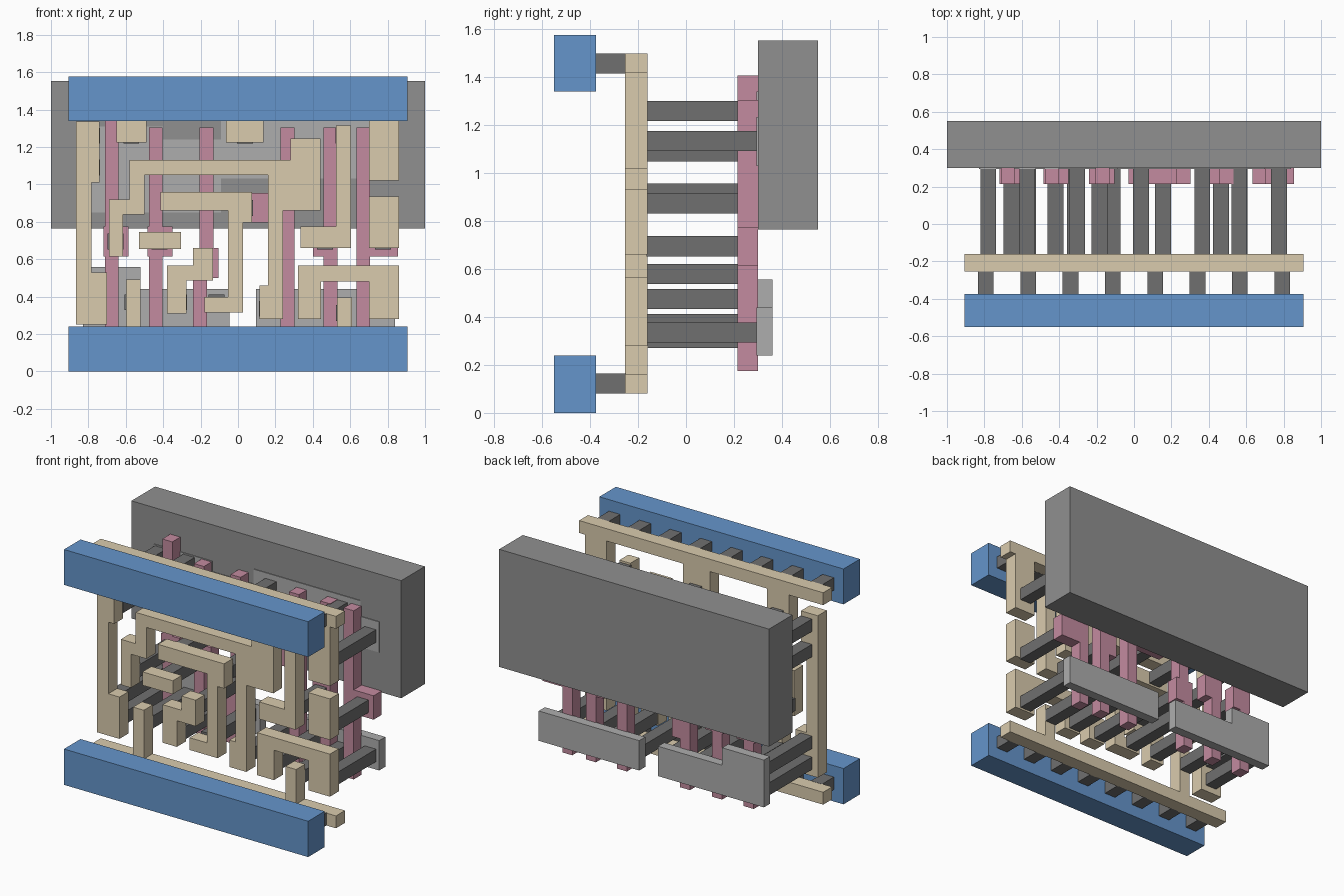
import bpy, bmesh


def material(name, *rgb):
    m = bpy.data.materials.new(name)
    m.diffuse_color = (*rgb, 1)
    return m


# Each layer of the stack: depth range and colour
LAYERS = {
    "bar": (-0.55, -0.375, material("blue", 0.13, 0.30, 0.60)),
    "peg": (-0.38, -0.25, material("dark_grey", 0.16, 0.16, 0.16)),
    "wire": (-0.255, -0.16, material("tan", 0.70, 0.60, 0.42)),
    "post": (-0.165, 0.297, bpy.data.materials["dark_grey"]),
    "gate": (0.215, 0.30, material("pink", 0.55, 0.26, 0.35)),
    "active": (0.295, 0.36, material("light_grey", 0.42, 0.42, 0.42)),
    "well": (0.30, 0.55, material("grey", 0.28, 0.28, 0.28)),
}


def plate(name, layer, *steps):
    """Right-angled outline walked as x, z, x, z ... and extruded through its layer."""
    xs, zs = steps[::2], steps[1::2]
    pts = []
    for i, z in enumerate(zs):
        pts += [(xs[i], z), (xs[(i + 1) % len(xs)], z)]
    pts = [p for i, p in enumerate(pts) if p != pts[i - 1]]
    y0, y1, mat = LAYERS[layer]
    bm = bmesh.new()
    face = bm.faces.new([bm.verts.new((x, y0, z)) for x, z in pts])
    ext = bmesh.ops.extrude_face_region(bm, geom=[face])
    moved = [v for v in ext["geom"] if isinstance(v, bmesh.types.BMVert)]
    bmesh.ops.translate(bm, verts=moved, vec=(0, y1 - y0, 0))
    bmesh.ops.recalc_face_normals(bm, faces=bm.faces)
    me = bpy.data.meshes.new(name)
    bm.to_mesh(me)
    bm.free()
    me.materials.append(mat)
    bpy.context.collection.objects.link(bpy.data.objects.new(name, me))


def square(name, layer, x, z, r=0.042):
    plate(name, layer, x - r, z - r, x + r, z + r)


# Well block at the back
plate("well_block", "well", -1, 0.765, 1, 1.553)

# Thin active plates, the upper pair mostly sunk into the well
plate("lower_left_active", "active", -0.83, 0.24, -0.045, 0.44, -0.52, 0.557)
plate("lower_right_active", "active", 0.095, 0.24, 0.84, 0.44)
plate("upper_left_active", "active", -0.83, 0.85, -0.09, 1.24, -0.40, 1.31)
plate("upper_right_active", "active", -0.09, 1.03, 0.84, 1.235, 0.70, 1.34)


# Gate bars, each widened into a contact pad
def gate(n, c, left, right, pad_z, top=1.305, jog=0.0):
    r, lo, hi = 0.037, pad_z - 0.08, pad_z + 0.08
    left, right = min(left, c - r), max(right, c + r)
    plate(f"gate_{n}", "gate", c - r - jog, 0.175, c + r - jog, lo, right, hi,
          c + r, top, c - r, hi, left, lo)


gate(1, -0.675, -0.72, -0.585, 0.695, top=1.407)
gate(2, -0.44, -0.485, -0.35, 0.695)
gate(3, -0.168, -0.24, -0.105, 0.58, jog=0.035)
gate(4, 0.265, -0.03, 0.30, 0.875)
gate(5, 0.495, 0.40, 0.53, 0.695)
gate(6, 0.67, 0.64, 0.855, 0.695)

# Square posts from the wiring back to gates and actives, row by row
rows = {
    1.26: (-0.78, -0.57, 0.037, 0.562), 1.09: (-0.78,), 1.135: (0.365, 0.775),
    0.915: (-0.305,), 0.873: (0.037,), 0.695: (-0.655, -0.42, 0.465, 0.775),
    0.58: (-0.185,), 0.475: (-0.78,), 0.37: (-0.565, -0.315, -0.115),
    0.335: (-0.78, 0.155, 0.365, 0.775), 0.312: (0.565,),
}
for z, xs in rows.items():
    for x in xs:
        square("post", "post", x, z)


# Wire rails with stubs reaching inward, listed right to left as (x0, x1, end z)
def rail(name, outer, inner, stubs):
    steps = [-0.905, outer, 0.905, inner]
    for x0, x1, z in stubs:
        steps += [x1, z, x0, inner]
    plate(name, "wire", *steps)


rail("upper_wire_rail", 1.50, 1.417,
     [(0.70, 0.86, 1.02), (-0.065, 0.135, 1.225), (-0.65, -0.49, 1.225)])
rail("lower_wire_rail", 0.08, 0.163, [(0.53, 0.61, 0.395), (-0.60, -0.52, 0.49)])

# Free wire traces
plate("left_trace", "wire", -0.865, 0.25, -0.70, 0.53, -0.783, 1.01, -0.74, 1.335)
plate("long_trace", "wire", -0.69, 0.615, -0.615, 0.84, -0.50, 1.05, 0.16, 0.46,
      0.115, 0.28, 0.24, 0.86, 0.44, 1.245, 0.28, 1.13, -0.58, 0.92)
plate("hook_trace", "wire", -0.18, 0.315, 0.027, 0.795, 0.075, 0.96, -0.415, 0.86,
      -0.053, 0.397)
plate("short_trace", "wire", -0.53, 0.655, -0.305, 0.745)
plate("step_trace", "wire", -0.38, 0.31, -0.275, 0.485, -0.135, 0.66, -0.24, 0.565)
plate("l_trace", "wire", 0.335, 0.66, 0.605, 1.315, 0.525, 0.775)
plate("right_pad", "wire", 0.70, 0.66, 0.86, 0.935)
plate("arch_trace", "wire", 0.32, 0.28, 0.445, 0.48, 0.70, 0.28, 0.86, 0.565)

# Front power bars and the row of pegs joining each to its wire rail
for label, z0, z1, peg_z in (("lower", 0, 0.24, 0.122), ("upper", 1.34, 1.577, 1.458)):
    plate(f"{label}_power_bar", "bar", -0.905, z0, 0.905, z1)
    for i in range(8):
        square(f"{label}_peg", "peg", -0.792 + i * 0.2263, peg_z)
